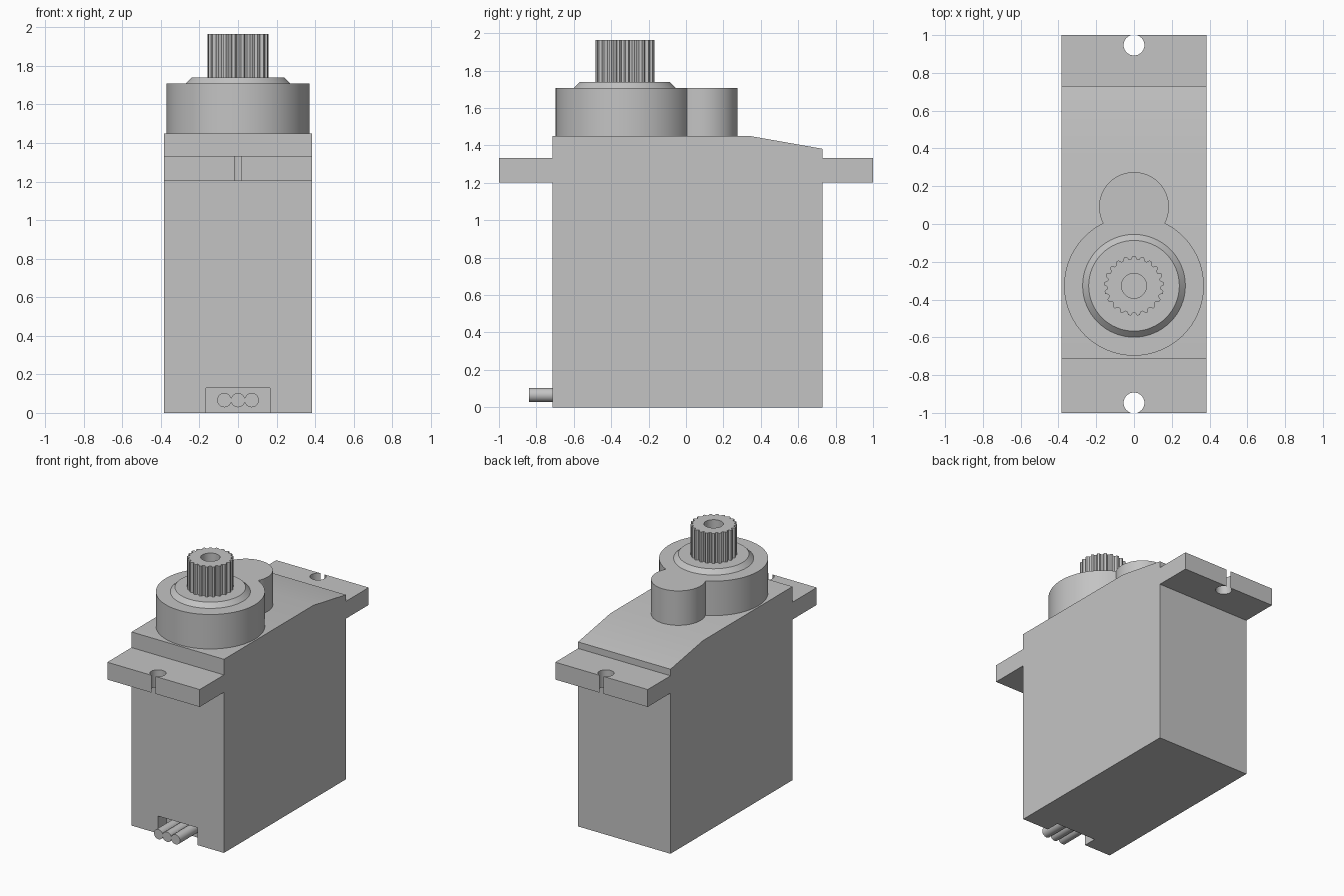
import bpy, bmesh, math
from mathutils import Vector

if "Cube" in bpy.data.objects:
    bpy.data.objects.remove(bpy.data.objects["Cube"])

grey = bpy.data.materials.new("plain grey")
grey.diffuse_color = (0.55, 0.55, 0.55, 1)
grey.use_nodes = True
grey.node_tree.nodes["Principled BSDF"].inputs["Base Color"].default_value = grey.diffuse_color


def prism(name, outline, start, end, axis="z"):
    """Extrude a closed 2D outline along z (x, y), x (y, z) or y (x, z)."""
    place = {"z": lambda a, b, c: (a, b, c),
             "x": lambda a, b, c: (c, a, b),
             "y": lambda a, b, c: (a, c, b)}[axis]
    bm = bmesh.new()
    face = bm.faces.new([bm.verts.new(place(a, b, start)) for a, b in outline])
    extruded = bmesh.ops.extrude_face_region(bm, geom=[face])["geom"]
    bmesh.ops.translate(bm, vec=Vector(place(0, 0, end - start)),
                        verts=[g for g in extruded if isinstance(g, bmesh.types.BMVert)])
    bmesh.ops.recalc_face_normals(bm, faces=bm.faces)
    mesh = bpy.data.meshes.new(name)
    bm.to_mesh(mesh)
    bm.free()
    mesh.materials.append(grey)
    obj = bpy.data.objects.new(name, mesh)
    bpy.context.collection.objects.link(obj)
    return obj


def arc(cx, cy, r, a0, a1, n):
    return [(cx + r * math.cos(a0 + (a1 - a0) * i / n),
             cy + r * math.sin(a0 + (a1 - a0) * i / n)) for i in range(n + 1)]


def circle(cx, cy, r, n=64):
    return arc(cx, cy, r, 0, 2 * math.pi, n)[:-1]


def activate(obj):
    bpy.ops.object.select_all(action="DESELECT")
    obj.select_set(True)
    bpy.context.view_layer.objects.active = obj


def cut(obj, cutter):
    mod = obj.modifiers.new("cut", "BOOLEAN")
    mod.operation, mod.solver, mod.object = "DIFFERENCE", "EXACT", cutter
    activate(obj)
    bpy.ops.object.modifier_apply(modifier=mod.name)
    bpy.data.objects.remove(cutter)


W, FRONT, BACK = 0.383, -0.713, 0.73      # casing half width and ends
SHAFT_Y = -0.327

# Casing with sloped rear top and a cable recess in the front bottom edge
casing = prism("casing", [(FRONT, 0), (BACK, 0), (BACK, 1.382), (0.345, 1.45), (FRONT, 1.45)],
               -W, W, "x")
cut(casing, prism("recess_cutter", [(-0.165, -0.1), (0.165, -0.1), (0.165, 0.13), (-0.165, 0.13)],
                  -0.9, FRONT + 0.1, "y"))

# Mounting tabs with keyhole notches
hole_r, slot = 0.055, 0.018
gap = math.asin(slot / hole_r)
for side, root, name in ((-1, FRONT, "front_mounting_tab"), (1, BACK, "rear_mounting_tab")):
    notch = arc(0, 0.947, hole_r, math.pi / 2 - gap, -1.5 * math.pi + gap, 32)
    outline = [(-W, abs(root)), (W, abs(root)), (W, 1), (slot, 1)] + notch + [(-slot, 1), (-W, 1)]
    prism(name, [(x, side * y) for x, y in outline], 1.203, 1.333)

# Gear housing: a large round joined to a small one
R1, R2, Y2 = 0.37, 0.185, 0.09
d = Y2 - SHAFT_Y
along = (d * d + R1 * R1 - R2 * R2) / (2 * d)
half = math.sqrt(R1 * R1 - along * along)
a1 = math.atan2(along, half)
a2 = math.atan2(along - d, half)
big = arc(0, SHAFT_Y, R1, math.pi - a1, 2 * math.pi + a1, 56)
small = arc(0, Y2, R2, a2, math.pi - a2, 36)
housing = prism("gear_housing", big + small[1:-1], 1.45, 1.708)

# Tapered collar around the shaft
collar = prism("shaft_collar", circle(0, SHAFT_Y, 0.272), 1.708, 1.74)
for v in collar.data.vertices:
    if v.co.z > 1.73:
        v.co.x *= 0.24 / 0.272
        v.co.y = SHAFT_Y + (v.co.y - SHAFT_Y) * 0.24 / 0.272

# Splined output shaft with a screw hole
TEETH = 21
spline = []
for i in range(TEETH):
    for offset, r in ((-0.36, 0.142), (-0.16, 0.158), (0.16, 0.158), (0.36, 0.142)):
        a = math.pi / 2 + 2 * math.pi * (i + offset) / TEETH
        spline.append((r * math.cos(a), SHAFT_Y + r * math.sin(a)))
shaft = prism("splined_shaft", spline, 1.74, 1.965)
cut(shaft, prism("screw_hole_cutter", circle(0, SHAFT_Y, 0.066, 40), 1.76, 2.1))

# Three cable wires
wires = [prism("cable_wire", circle(x, 0.066, 0.037, 28), -0.84, FRONT + 0.1, "y")
         for x in (-0.071, 0, 0.071)]

for obj in list(bpy.context.scene.objects):
    activate(obj)
    bpy.ops.object.shade_smooth_by_angle(angle=math.radians(22))
